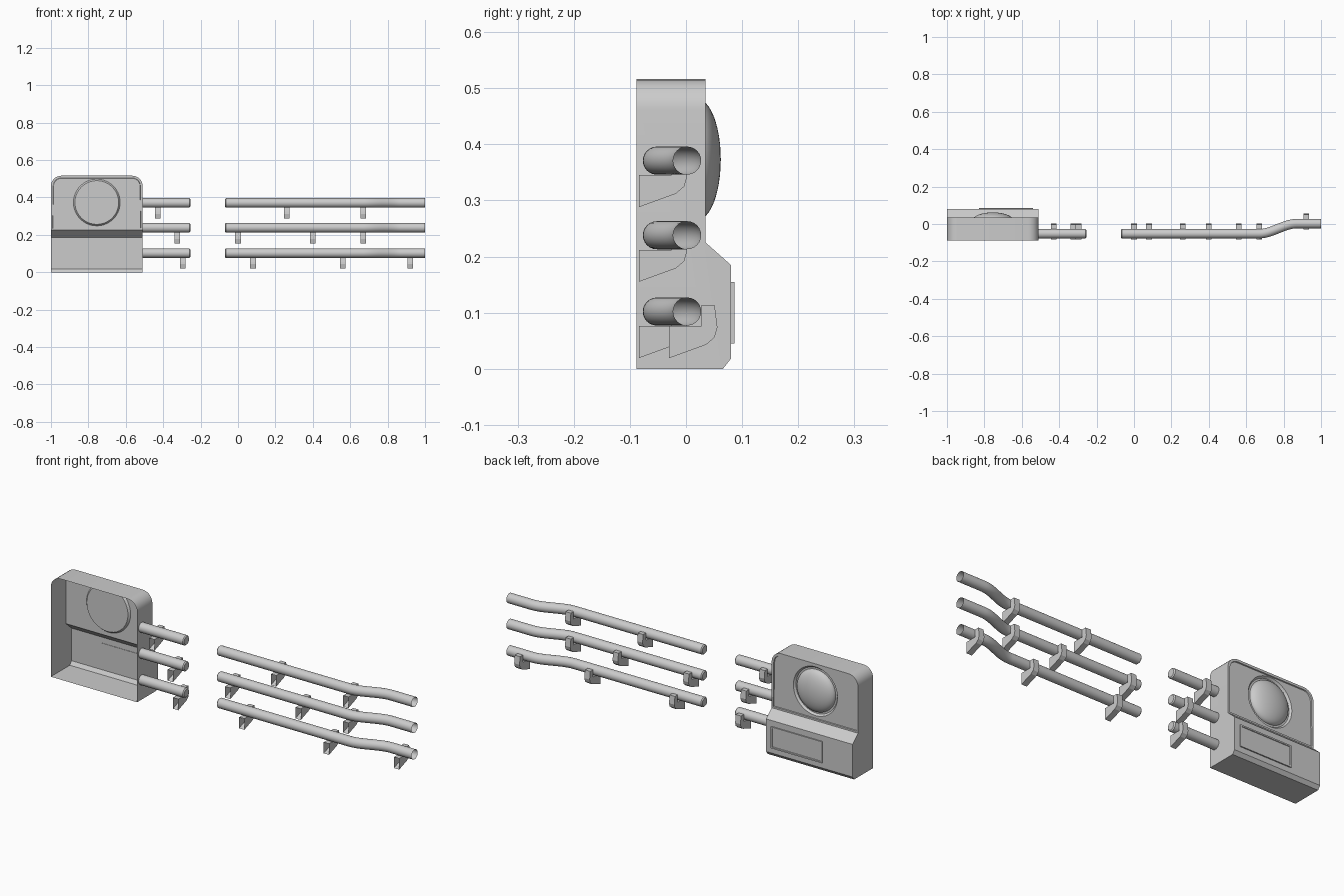
import bpy, bmesh, math
from mathutils import Vector, Matrix

if "Cube" in bpy.data.objects:
    bpy.data.objects.remove(bpy.data.objects["Cube"], do_unlink=True)

grey = bpy.data.materials.new("light_grey")
grey.use_nodes = True
grey.diffuse_color = (0.6, 0.6, 0.6, 1)
grey.node_tree.nodes["Principled BSDF"].inputs["Base Color"].default_value = (0.6, 0.6, 0.6, 1)


def finish(bm, name, smooth=True):
    mesh = bpy.data.meshes.new(name)
    bm.to_mesh(mesh)
    bm.free()
    mesh.materials.append(grey)
    ob = bpy.data.objects.new(name, mesh)
    bpy.context.collection.objects.link(ob)
    if smooth:
        bpy.ops.object.select_all(action='DESELECT')
        ob.select_set(True)
        bpy.context.view_layer.objects.active = ob
        bpy.ops.object.shade_smooth_by_angle(angle=math.radians(35))
    return ob


def prism(profile, x0, x1):
    """Extrude a (y, z) outline along x into a closed solid."""
    bm = bmesh.new()
    face = bm.faces.new([bm.verts.new((x0, y, z)) for y, z in profile])
    new = bmesh.ops.extrude_face_region(bm, geom=[face])["geom"]
    bmesh.ops.translate(bm, vec=(x1 - x0, 0, 0),
                        verts=[g for g in new if isinstance(g, bmesh.types.BMVert)])
    bmesh.ops.recalc_face_normals(bm, faces=bm.faces[:])
    return bm


def remove_wall_face(bm):
    """Open the side that sits against the wall (-y)."""
    low = min(v.co.y for v in bm.verts)
    wall = [f for f in bm.faces if all(v.co.y < low + 1e-4 for v in f.verts)]
    bmesh.ops.delete(bm, geom=wall, context='FACES_ONLY')


# Housing: hollow shell with rounded top corners
CX, CZ = -0.755, 0.373
FLOOR = 0.02
bm = prism([(-0.088, 0), (0.066, 0), (0.08, 0.018), (0.08, 0.185),
            (0.035, 0.225), (0.035, 0.516), (-0.088, 0.516)], -1, -0.51)
corners = [e for e in bm.edges if all(v.co.z > 0.5 for v in e.verts)
           and abs(e.verts[0].co.x - e.verts[1].co.x) < 1e-4]
bmesh.ops.bevel(bm, geom=corners, offset=0.055, segments=7, profile=0.5, affect='EDGES')

# Recessed upper panel with a thin rim
upper = [f for f in bm.faces if f.normal.y > 0.99 and f.calc_center_median().z > 0.25]
bmesh.ops.inset_region(bm, faces=upper, thickness=0.012, depth=0)
bmesh.ops.inset_region(bm, faces=upper, thickness=0.002, depth=-0.005)

# Round socket cut into the upper panel
panel = upper[0]
panel_y = panel.verts[0].co.y
outline = panel.edges[:]
bmesh.ops.delete(bm, geom=[panel], context='FACES_ONLY')
rings = []
for radius, y in ((0.125, panel_y), (0.117, FLOOR)):
    rings.append([bm.verts.new((CX + radius * math.cos(a), y, CZ + radius * math.sin(a)))
                  for a in (i * math.tau / 40 for i in range(40))])
hole = [bm.edges.new((rings[0][i - 1], rings[0][i])) for i in range(40)]
bmesh.ops.triangle_fill(bm, edges=outline + hole, use_beauty=True)
for i in range(40):
    bm.faces.new((rings[0][i - 1], rings[0][i], rings[1][i], rings[1][i - 1]))
bm.faces.new(rings[1])
bmesh.ops.recalc_face_normals(bm, faces=bm.faces[:])
remove_wall_face(bm)
finish(bm, "housing")

# Dome lens in the socket
bm = bmesh.new()
bmesh.ops.create_uvsphere(bm, u_segments=40, v_segments=24, radius=1)
bmesh.ops.delete(bm, geom=[v for v in bm.verts if v.co.z < -0.01], context='VERTS')
bm.transform(Matrix.Translation((CX, FLOOR, CZ)) @ Matrix.Rotation(-math.pi / 2, 4, 'X')
             @ Matrix.Diagonal((0.108, 0.108, 0.042, 1)))
finish(bm, "dome_lens")

# Raised label plate with a shallow centre
bm = prism([(0.078, 0.045), (0.086, 0.045), (0.086, 0.155), (0.078, 0.155)], -0.83, -0.54)
front = [f for f in bm.faces if f.normal.y > 0.99]
bmesh.ops.inset_region(bm, faces=front, thickness=0.01, depth=0)
bmesh.ops.inset_region(bm, faces=front, thickness=0.002, depth=-0.003)
finish(bm, "label_plate", smooth=False)

# Pipes
RADIUS, SIDES = 0.025, 24
Y_MAIN, Y_END = -0.052, 0.002
BEND_START, BEND_END = 0.67, 0.87


def pipe_y(x):
    t = min(max((x - BEND_START) / (BEND_END - BEND_START), 0), 1)
    return Y_MAIN + (Y_END - Y_MAIN) * t * t * (3 - 2 * t)


def pipe(name, stations, z, cap):
    """Sweep (x, radius) stations along the rail path and cap one end."""
    bm = bmesh.new()
    loops = []
    for x, r in stations:
        slope = (pipe_y(x + 0.002) - pipe_y(x - 0.002)) / 0.004
        side = Vector((-slope, 1, 0)).normalized()
        centre = Vector((x, pipe_y(x), z))
        loops.append([bm.verts.new(centre + side * r * math.cos(a) + Vector((0, 0, r * math.sin(a))))
                      for a in (i * math.tau / SIDES for i in range(SIDES))])
    for a, b in zip(loops, loops[1:]):
        for i in range(SIDES):
            bm.faces.new((a[i - 1], a[i], b[i], b[i - 1]))
    bm.faces.new(loops[cap])
    bmesh.ops.recalc_face_normals(bm, faces=bm.faces[:])
    finish(bm, name)


# Hooked wall bracket, outline relative to the pipe centre
HOOK = [(-0.032, -0.026), (-0.032, -0.083), (0.034, -0.059), (0.049, -0.046),
        (0.054, -0.028), (0.049, 0.012), (0.026, 0.012), (0.026, -0.026)]


def bracket(name, x, z):
    y = pipe_y(x)
    bm = prism([(y + dy, z + dz) for dy, dz in HOOK], x - 0.015, x + 0.015)
    remove_wall_face(bm)
    finish(bm, name, smooth=False)


rows = {
    "upper": (0.371, (-0.43, 0.26, 0.67)),
    "middle": (0.238, (-0.325, 0, 0.40, 0.67)),
    "lower": (0.102, (-0.295, 0.08, 0.56, 0.92)),
}
bend = [(BEND_START + (BEND_END - BEND_START) * i / 14, RADIUS) for i in range(15)]
for row, (z, places) in rows.items():
    pipe(row + "_short_pipe", [(-0.511, RADIUS), (-0.26, RADIUS), (-0.255, RADIUS - 0.005)], z, -1)
    pipe(row + "_long_pipe", [(-0.07, RADIUS - 0.005), (-0.065, RADIUS)] + bend + [(1, RADIUS)], z, 0)
    for n, x in enumerate(places, 1):
        bracket(f"{row}_bracket_{n}", x, z)
